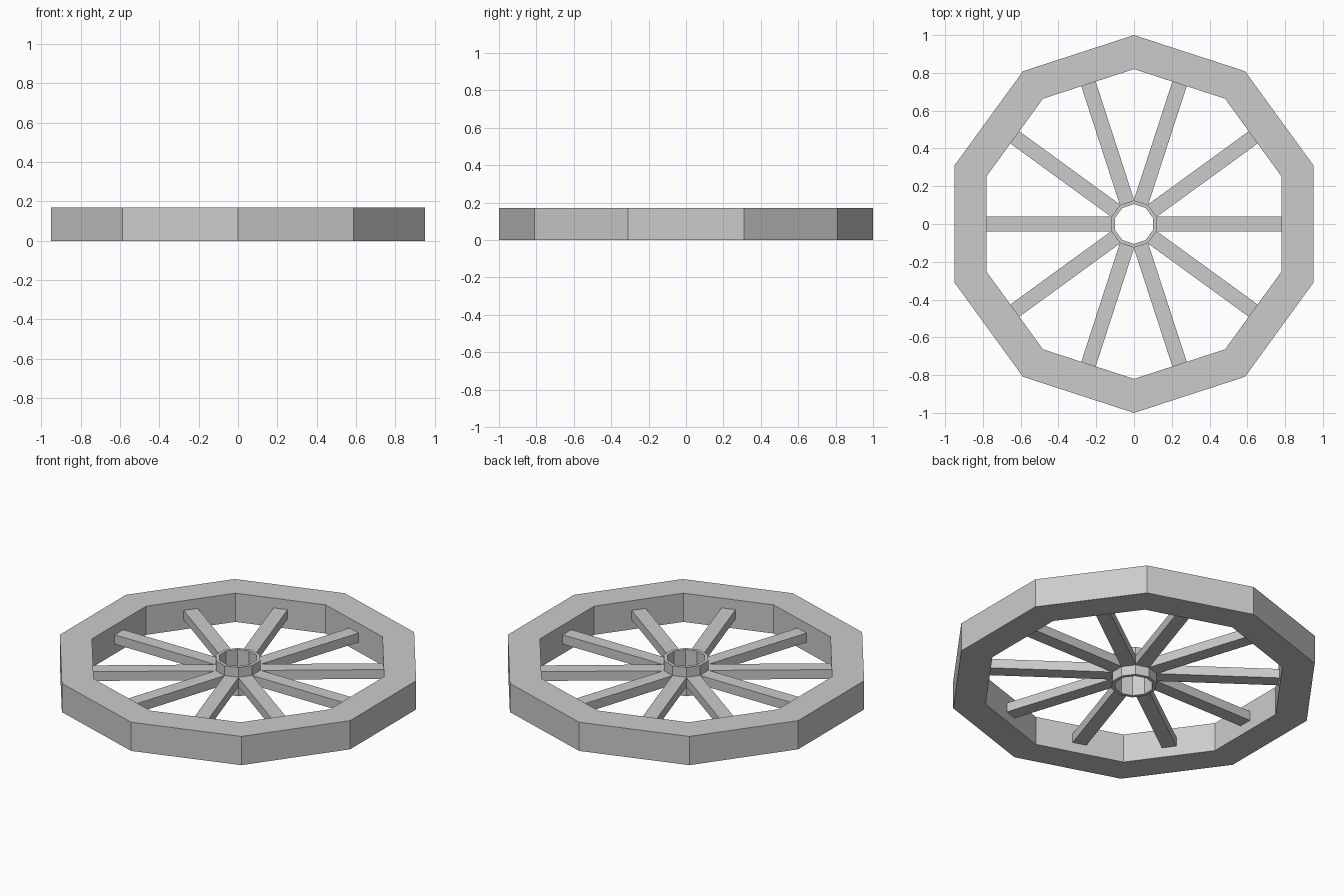
import bpy, bmesh
from math import pi, cos, sin
from mathutils import Matrix

if "Cube" in bpy.data.objects:
    bpy.data.objects.remove(bpy.data.objects["Cube"])

SIDES = 10
HEIGHT = 0.17
STEP = 2 * pi / SIDES


def ring(name, r_out, r_in, height):
    """Ten-sided tube standing on z = 0, with a corner facing +y."""
    bm = bmesh.new()
    profile = [(r_out, 0), (r_out, height), (r_in, height), (r_in, 0)]
    loops = []
    for i in range(SIDES):
        a = pi / 2 + i * STEP
        loops.append([bm.verts.new((r * cos(a), r * sin(a), z)) for r, z in profile])
    for i in range(SIDES):
        p, q = loops[i], loops[(i + 1) % SIDES]
        for j in range(4):
            k = (j + 1) % 4
            bm.faces.new((p[j], q[j], q[k], p[k]))
    return finish(name, bm)


def finish(name, bm):
    bmesh.ops.recalc_face_normals(bm, faces=bm.faces)
    mesh = bpy.data.meshes.new(name)
    bm.to_mesh(mesh)
    bm.free()
    obj = bpy.data.objects.new(name, mesh)
    bpy.context.collection.objects.link(obj)
    return obj


def spoke(name, angle, start, end, width, thickness):
    """Straight bar running outward at mid height."""
    bm = bmesh.new()
    bmesh.ops.create_cube(bm, size=1, matrix=(
        Matrix.Rotation(angle, 4, 'Z')
        @ Matrix.Translation(((start + end) / 2, 0, HEIGHT / 2))
        @ Matrix.Diagonal((end - start, width, thickness, 1))))
    return finish(name, bm)


# Outer rim and hollow hub
ring("rim", 1.0, 0.82, HEIGHT)
ring("hub", 0.125, 0.105, HEIGHT)

# Spokes, each meeting the middle of a flat
for n in range(SIDES):
    spoke(f"spoke_{n + 1}", n * STEP, 0.115, 0.782, 0.08, 0.055)
